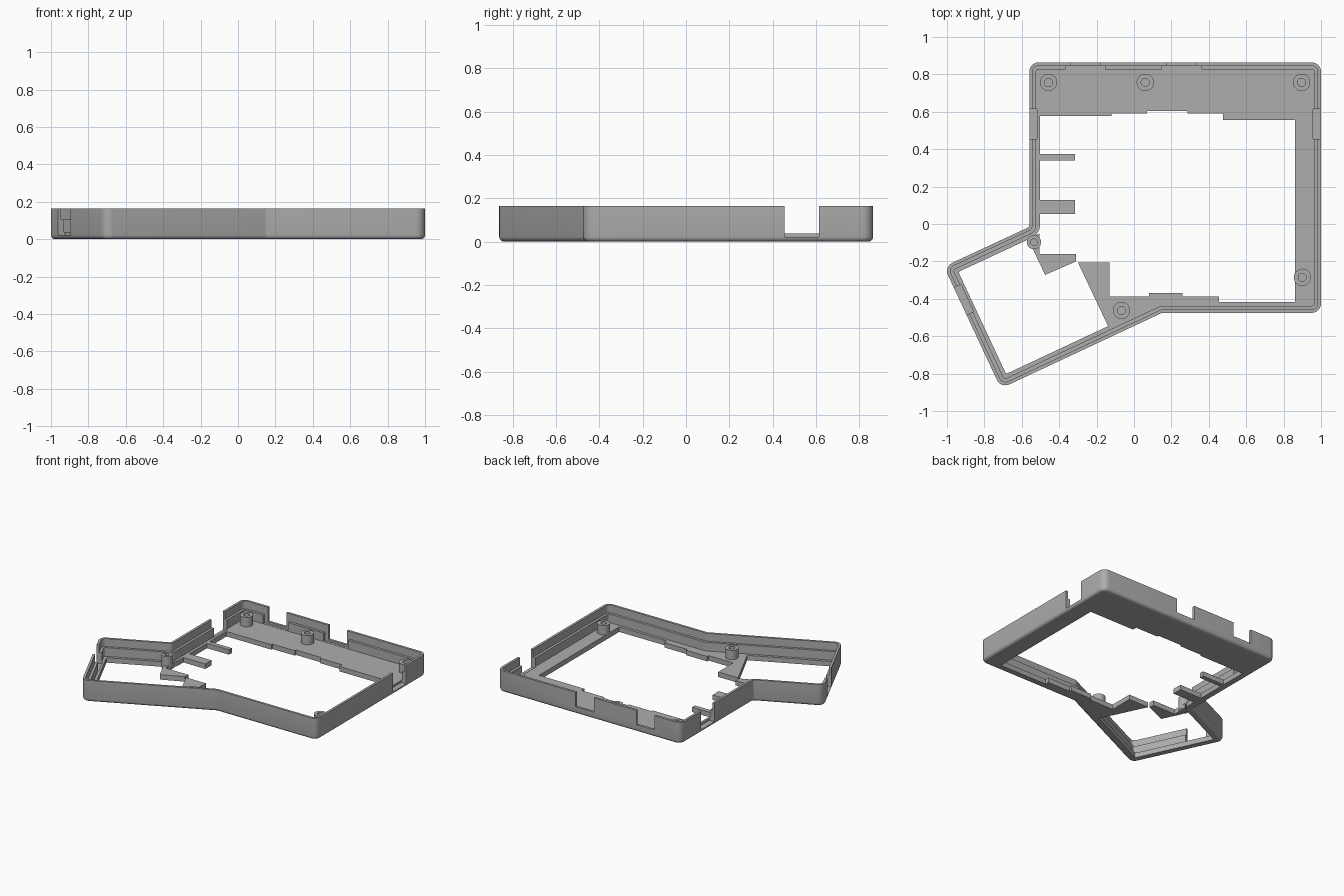
import bpy, bmesh, math
from mathutils import Vector, Matrix

cube = bpy.data.objects.get("Cube")
if cube:
    bpy.data.objects.remove(cube)

HEIGHT, LEDGE, FLOOR = 0.165, 0.105, 0.038
LIP, STEP, RIM = 0.018, 0.037, 0.058     # insets of the stepped wall
TILT = math.radians(25)

grey = bpy.data.materials.new("plain grey")
grey.use_nodes = True
colour = (0.42, 0.42, 0.42, 1)
grey.diffuse_color = colour
grey.node_tree.nodes["Principled BSDF"].inputs["Base Color"].default_value = colour

# Outer outline of the case, counter-clockwise
OUTLINE = [Vector(p) for p in [(1, -0.475), (1, 0.864), (-0.56, 0.864), (-0.56, -0.016),
                               (-1.016, -0.228), (-0.712, -0.879), (0.15, -0.475)]]


def finish(name, bm):
    bmesh.ops.recalc_face_normals(bm, faces=bm.faces)
    mesh = bpy.data.meshes.new(name)
    bm.to_mesh(mesh)
    bm.free()
    mesh.materials.append(grey)
    obj = bpy.data.objects.new(name, mesh)
    bpy.context.collection.objects.link(obj)
    return obj


def smooth(obj):
    bpy.ops.object.select_all(action='DESELECT')
    obj.select_set(True)
    bpy.context.view_layer.objects.active = obj
    bpy.ops.object.shade_smooth_by_angle(angle=math.radians(30))


def inset_outline(d, z, segments=6):
    """Outline moved inward by d, with rounded corners."""
    points = []
    for i, p in enumerate(OUTLINE):
        d1 = (p - OUTLINE[i - 1]).normalized()
        d2 = (OUTLINE[(i + 1) % len(OUTLINE)] - p).normalized()
        n1, n2 = Vector((-d1.y, d1.x)), Vector((-d2.y, d2.x))
        turn = math.atan2(d1.x * d2.y - d1.y * d2.x, d1.dot(d2))
        side = 1 if turn > 0 else -1
        radius = max(0.05 - d, 0.008) if side > 0 else 0.02 + d
        corner = p + (n1 + n2) * d / (1 + n1.dot(n2))
        centre = corner - d1 * radius * math.tan(abs(turn) / 2) + n1 * radius * side
        for k in range(segments + 1):
            arm = n1.copy()
            arm.rotate(Matrix.Rotation(turn * k / segments, 2))
            q = centre - arm * radius * side
            points.append((q.x, q.y, z))
    return points


def loft(name, loops, closed):
    """Skin a series of loops; join the ends or cap them."""
    bm = bmesh.new()
    rings = [[bm.verts.new(p) for p in loop] for loop in loops]
    pairs = list(zip(rings, rings[1:]))
    if closed:
        pairs.append((rings[-1], rings[0]))
    else:
        bm.faces.new(rings[0])
        bm.faces.new(rings[-1])
    for a, b in pairs:
        for i in range(len(a)):
            j = (i + 1) % len(a)
            bm.faces.new((a[i], a[j], b[j], b[i]))
    return finish(name, bm)


def plate(name, points, bottom=0.0, top=FLOOR):
    return loft(name, [[(x, y, z) for x, y in points] for z in (bottom, top)], False)


def rectangle(x0, x1, y0, y1):
    return [(x0, y0), (x1, y0), (x1, y1), (x0, y1)]


def cut(target, points, bottom):
    cutter = plate("cutter", points, bottom, HEIGHT + 0.1)
    cutter.hide_render = True
    mod = target.modifiers.new("cut", 'BOOLEAN')
    mod.operation, mod.solver, mod.object = 'DIFFERENCE', 'EXACT', cutter
    bpy.context.view_layer.objects.active = target
    bpy.ops.object.modifier_apply(modifier=mod.name)
    bpy.data.objects.remove(cutter)


# Stepped wall with a rounded bottom edge
fillet = 0.022
profile = [(RIM, 0)]
for k in range(5):
    a = math.pi / 2 * k / 4
    profile.append((fillet * (1 - math.sin(a)), fillet * (1 - math.cos(a))))
profile += [(0, HEIGHT), (LIP, HEIGHT), (LIP, LEDGE), (STEP, LEDGE), (STEP, FLOOR), (RIM, FLOOR)]
wall = loft("outer_wall", [inset_outline(d, z) for d, z in profile], True)

# Back openings: narrow in the lip, wider pocket inside
for x in (-0.26, 0.255):
    cut(wall, rectangle(x - 0.078, x + 0.078, 0.82, 0.9), 0.055)
    cut(wall, rectangle(x - 0.106, x + 0.106, 0.82, 0.864 - LIP), FLOOR + 0.002)

# Side openings
cut(wall, rectangle(0.958, 1.05, 0.455, 0.615), 0.022)
cut(wall, rectangle(-0.61, -0.518, 0.455, 0.615), 0.022)

# Opening in the tilted end
along = Vector((math.sin(TILT), -math.cos(TILT)))
inward = Vector((math.cos(TILT), math.sin(TILT)))
cut(wall, [OUTLINE[4] + along * t + inward * d
           for t, d in [(0.125, -0.05), (0.285, -0.05), (0.285, 0.042), (0.125, 0.042)]], 0.022)
smooth(wall)

# Floor plates
plate("back_and_side_floor", [
    (0.944, -0.42), (0.944, 0.808), (-0.504, 0.808), (-0.504, 0.577), (-0.12, 0.577),
    (-0.12, 0.59), (0.07, 0.59), (0.07, 0.604), (0.285, 0.604), (0.285, 0.59),
    (0.475, 0.59), (0.475, 0.556), (0.86, 0.556), (0.86, -0.42)])
plate("front_floor", [
    (0.455, -0.418), (0.455, -0.387), (0.26, -0.387), (0.26, -0.37), (0.08, -0.37),
    (0.08, -0.387), (-0.13, -0.387), (-0.13, -0.205), (-0.3, -0.205), (-0.137, -0.549),
    (0.137, -0.42)])
plate("corner_floor", [
    (-0.504, -0.05), (-0.504, -0.16), (-0.31, -0.16), (-0.31, -0.2),
    (-0.475, -0.272), (-0.545, -0.125), (-0.545, -0.07)])
for name, y0, y1 in [("upper_rib", 0.34, 0.374), ("lower_rib", 0.053, 0.128)]:
    plate(name, rectangle(-0.504, -0.315, y0, y1))


# Screw posts with blind holes
def circle(x, y, r, z, n=32):
    return [(x + r * math.cos(math.tau * i / n), y + r * math.sin(math.tau * i / n), z)
            for i in range(n)]


posts = [(-0.457, 0.757, 0.046), (0.06, 0.757, 0.046), (0.896, 0.757, 0.046),
         (0.9, -0.285, 0.046), (-0.067, -0.462, 0.046), (-0.535, -0.097, 0.038)]
for i, (x, y, r) in enumerate(posts):
    top = LEDGE + 0.005
    rings = [(r, 0.01), (r, top), (r * 0.47, top), (r * 0.47, FLOOR + 0.004)]
    smooth(loft(f"screw_post_{i + 1}", [circle(x, y, a, z) for a, z in rings], False))
